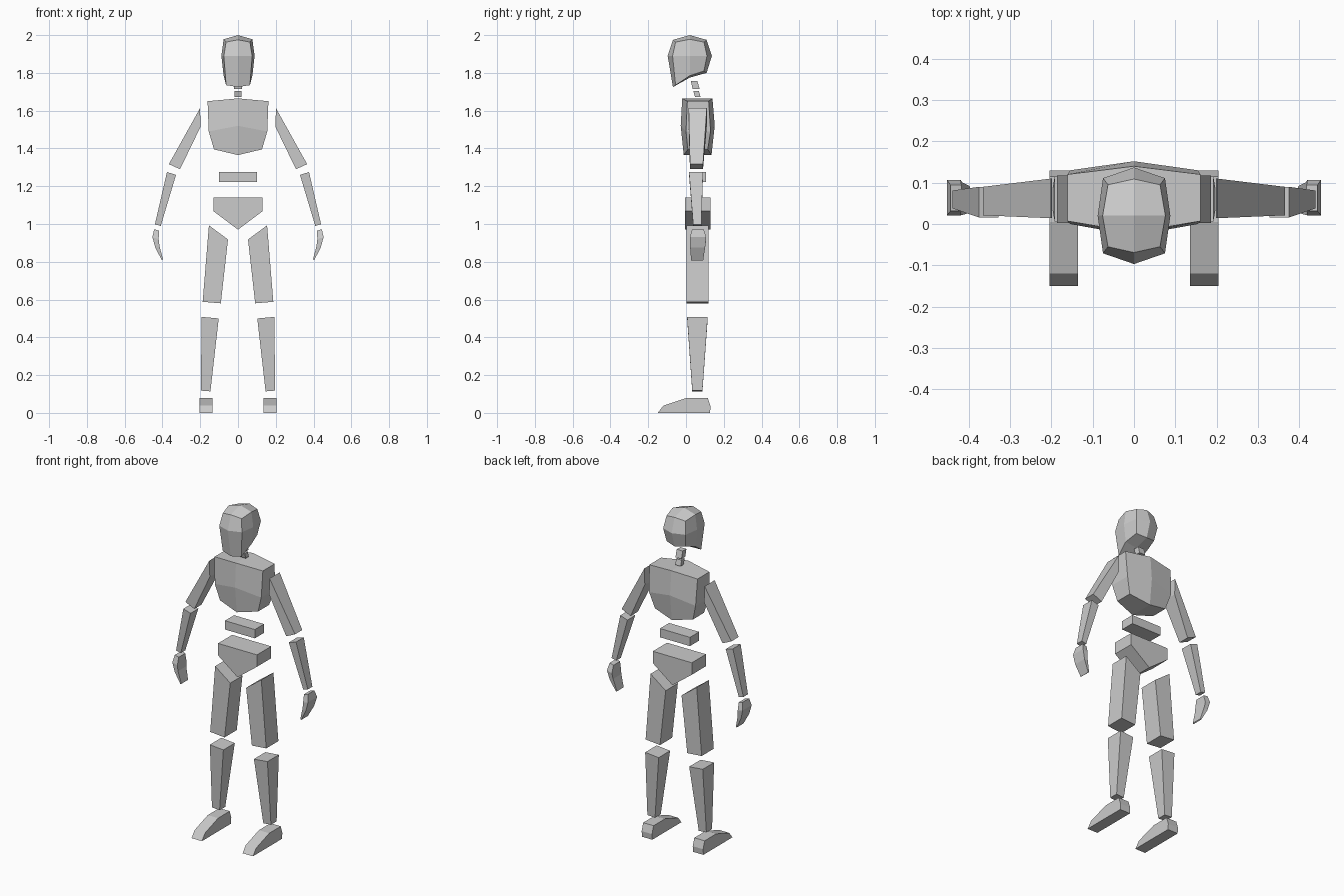
import bpy, bmesh
from mathutils import Vector

if "Cube" in bpy.data.objects:
    bpy.data.objects.remove(bpy.data.objects["Cube"])


def finish(name, bm):
    bmesh.ops.recalc_face_normals(bm, faces=bm.faces)
    mesh = bpy.data.meshes.new(name)
    bm.to_mesh(mesh)
    bm.free()
    obj = bpy.data.objects.new(name, mesh)
    bpy.context.collection.objects.link(obj)
    return obj


def loft(name, rings):
    """Skin a stack of equal-sized rings and cap both ends."""
    bm = bmesh.new()
    loops = [[bm.verts.new(p) for p in ring] for ring in rings]
    for a, b in zip(loops, loops[1:]):
        for i in range(len(a)):
            j = (i + 1) % len(a)
            bm.faces.new((a[i], a[j], b[j], b[i]))
    bm.faces.new(loops[0])
    bm.faces.new(loops[-1])
    return finish(name, bm)


def limb(name, sections):
    """Left and right copies; section = (outer x, z), (inner x, z), y0, y1."""
    for side, label in ((1, "left"), (-1, "right")):
        rings = [[(side * xo, y0, zo), (side * xi, y0, zi),
                  (side * xi, y1, zi), (side * xo, y1, zo)]
                 for (xo, zo), (xi, zi), y0, y1 in sections]
        loft(f"{label}_{name}", rings)


def box(name, sections):
    """Tapered block; section = half width, z, y0, y1."""
    return loft(name, [[(-w, y0, z), (w, y0, z), (w, y1, z), (-w, y1, z)]
                       for w, z, y0, y1 in sections])


# Head: a cube split once, each point pushed to a rounded shape with a jaw
bm = bmesh.new()
bmesh.ops.create_cube(bm, size=2)
bmesh.ops.subdivide_edges(bm, edges=bm.edges[:], cuts=1, use_grid_fill=True)
for v in bm.verts:
    i, j, k = (round(c) for c in v.co)
    ai, aj, ak = abs(i), abs(j), abs(k)
    x = i * (0.088 - 0.012 * ak - 0.013 * aj)
    y = 0.02 + j * (0.117 - 0.028 * ak - 0.026 * ai + 0.012 * ai * ak)
    if k == 1:
        z = 2.0 - 0.025 * aj - 0.022 * ai + 0.01 * ai * aj
    elif k == 0:
        z = 1.89
    else:
        z = {-1: 1.725, 0: 1.775, 1: 1.80}[j] + 0.01 * ai
    v.co = Vector((x, y, z))
finish("head", bm)

# Neck
box("upper_neck", [(0.02, 1.715, 0.035, 0.072), (0.02, 1.758, 0.025, 0.06)])
box("lower_neck", [(0.018, 1.672, 0.048, 0.077), (0.018, 1.705, 0.038, 0.068)])

# Chest: six-sided rings with a ridge down the middle of front and back
chest = [  # side x, side z, centre z, side y0, y1, centre y0, y1
    (0.127, 1.395, 1.365, 0.010, 0.115, -0.012, 0.135),
    (0.155, 1.490, 1.520, 0.000, 0.130, -0.028, 0.152),
    (0.161, 1.650, 1.665, 0.007, 0.120, -0.020, 0.140)]
chest_obj_rings = [[(-w, a, zs), (0, c, zc), (w, a, zs), (w, b, zs), (0, d, zc), (-w, b, zs)]
                   for w, zs, zc, a, b, c, d in chest]
ob = loft("chest", chest_obj_rings)
bm = bmesh.new()
bm.from_mesh(ob.data)
bmesh.ops.connect_verts(bm, verts=[v for v in bm.verts if abs(v.co.x) < 1e-5
                                   and abs(v.co.z - 1.52) > 0.05])
bm.to_mesh(ob.data)
bm.free()

# Waist and pelvis
box("waist", [(0.1, 1.223, 0.018, 0.105), (0.1, 1.276, 0.018, 0.105)])
hip = [(-0.13, 1.14), (-0.13, 1.068), (0, 0.97), (0.13, 1.068), (0.13, 1.14)]
loft("pelvis", [[(x, y, z) for x, z in hip] for y in (-0.005, 0.13)])

# Arms
limb("upper_arm", [((0.201, 1.613), (0.198, 1.515), 0.014, 0.110),
                   ((0.366, 1.317), (0.307, 1.290), 0.021, 0.090)])
limb("forearm", [((0.376, 1.275), (0.328, 1.260), 0.016, 0.090),
                 ((0.440, 0.998), (0.409, 0.990), 0.038, 0.081)])
limb("hand", [((0.444, 0.972), (0.418, 0.965), 0.032, 0.094),
              ((0.453, 0.930), (0.420, 0.920), 0.021, 0.107),
              ((0.438, 0.875), (0.416, 0.885), 0.022, 0.101),
              ((0.403, 0.808), (0.397, 0.812), 0.027, 0.091)])

# Legs
limb("thigh", [((0.154, 0.993), (0.053, 0.918), 0.002, 0.118),
               ((0.187, 0.588), (0.091, 0.580), 0.002, 0.118)])
limb("shin", [((0.192, 0.508), (0.102, 0.500), 0.006, 0.115),
              ((0.197, 0.118), (0.146, 0.114), 0.033, 0.087)])

# Feet: side profile extruded across
sole = [(-0.15, 0), (-0.12, 0.038), (0.005, 0.08), (0.115, 0.08), (0.13, 0.035), (0.127, 0)]
for side, label in ((1, "left"), (-1, "right")):
    loft(f"{label}_foot", [[(side * x, y, z) for y, z in sole] for x in (0.136, 0.205)])
